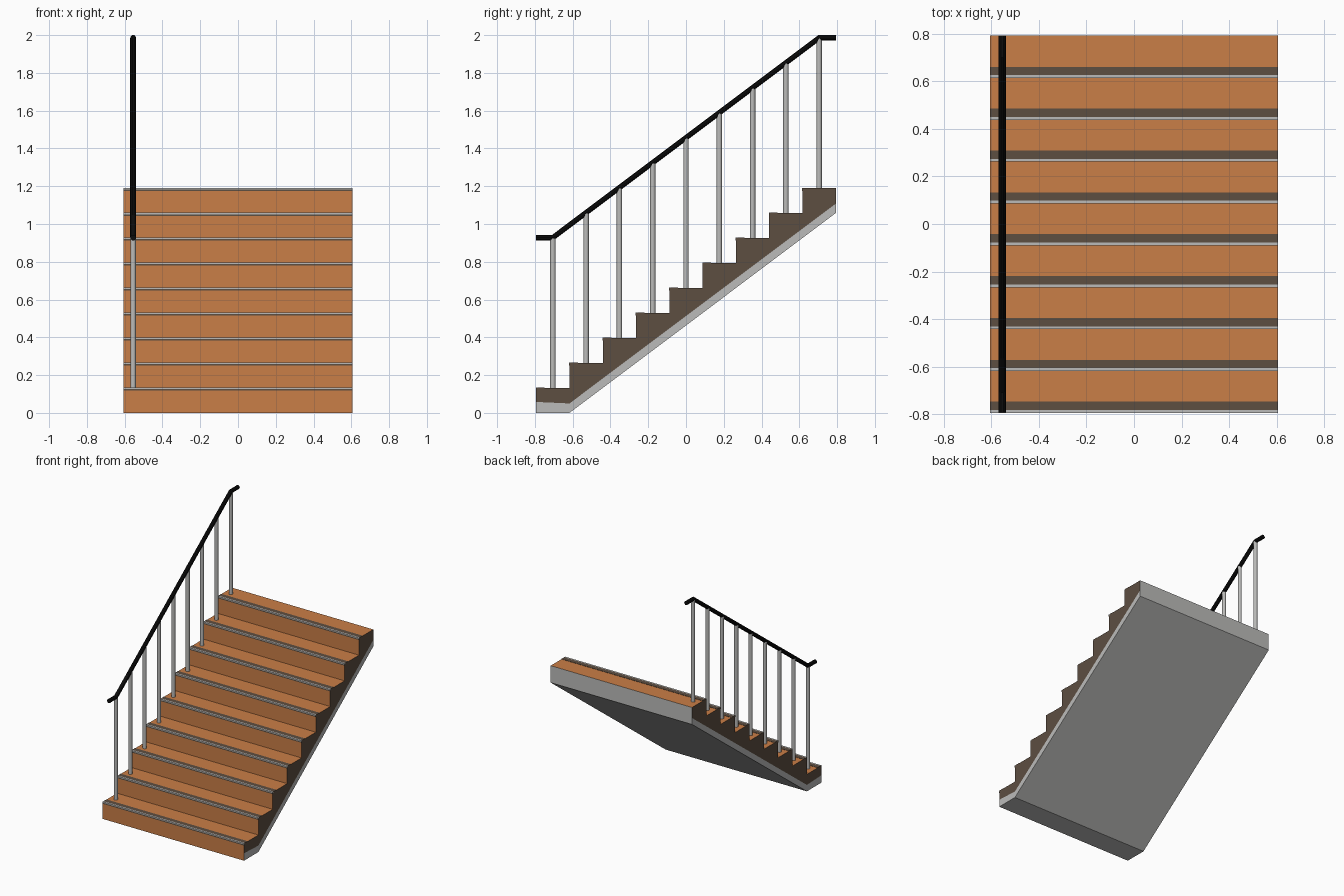
import bpy, bmesh

if "Cube" in bpy.data.objects:
    bpy.data.objects.remove(bpy.data.objects["Cube"])

def material(name, rgb):
    m = bpy.data.materials.new(name)
    m.diffuse_color = (*rgb, 1)
    m.use_nodes = True
    m.node_tree.nodes["Principled BSDF"].inputs["Base Color"].default_value = m.diffuse_color
    return m

ORANGE = material("orange_tile", (0.59, 0.21, 0.063))
BROWN = material("dark_brown", (0.11, 0.077, 0.053))
GREY = material("light_grey", (0.50, 0.50, 0.49))
BLACK = material("black", (0.004, 0.004, 0.004))
MATS = [ORANGE, BROWN, GREY, BLACK]

N, RISE = 9, 0.1322
X0, X1 = -0.607, 0.607
Y0, Y1 = -0.793, 0.793
RUN = (Y1 - Y0) / N
RAIL_X = -0.555

def add_object(name, bm):
    me = bpy.data.meshes.new(name)
    bm.to_mesh(me)
    bm.free()
    for m in MATS:
        me.materials.append(m)
    ob = bpy.data.objects.new(name, me)
    bpy.context.collection.objects.link(ob)
    return ob

def extrude_profile(name, pts, rule, drop=None):
    """Extrude a y,z profile across the stair width, colouring by normal."""
    bm = bmesh.new()
    f = bm.faces.new([bm.verts.new((X0, y, z)) for y, z in pts])
    r = bmesh.ops.extrude_face_region(bm, geom=[f], use_keep_orig=True)
    vs = [v for v in r["geom"] if isinstance(v, bmesh.types.BMVert)]
    bmesh.ops.translate(bm, verts=vs, vec=(X1 - X0, 0, 0))
    bmesh.ops.recalc_face_normals(bm, faces=bm.faces[:])
    for f in bm.faces:
        f.material_index = rule(f.normal)
    if drop:
        bmesh.ops.delete(bm, geom=[f for f in bm.faces if drop(f.normal)], context='FACES')
    return add_object(name, bm)

# Shared line between the brown step sides and the grey soffit slab
seam = [(Y0, 0.058), (Y0 + RUN, 0.05), (Y1, 1.108)]

# Steps: orange treads and risers, brown sides, grey back
saw = []
for k in range(N):
    saw += [(Y0 + k * RUN, (k + 1) * RISE), (Y0 + (k + 1) * RUN, (k + 1) * RISE)]

def step_rule(n):
    if abs(n.x) > 0.5:
        return 1
    return 2 if n.y > 0.9 else 0

extrude_profile("steps", saw + seam[::-1], step_rule, lambda n: n.z < -0.3)

# Soffit slab: grey, with the first riser continuing down its front
extrude_profile("soffit_slab", seam + [(Y1, 1.058), (Y0 + RUN, 0), (Y0, 0)],
                lambda n: 0 if n.y < -0.9 else 2, lambda n: n.z > 0.3)

# Nosing strips: thin plates on each tread and riser edge
def strips(name, boxes, mat):
    bm = bmesh.new()
    for k in range(N):
        y, z = Y0 + k * RUN, (k + 1) * RISE
        for ya, yb, za, zb in boxes:
            r = bmesh.ops.create_cube(bm, size=1)
            for v in r["verts"]:
                v.co.x = X0 if v.co.x < 0 else X1
                v.co.y = y + (ya if v.co.y < 0 else yb)
                v.co.z = z + (za if v.co.z < 0 else zb)
    for f in bm.faces:
        f.material_index = mat
    add_object(name, bm)

strips("nosing_grip", [(0.01, 0.045, -0.003, 0.002), (-0.002, 0.003, -0.014, -0.006)], 1)
strips("nosing_edge", [(-0.002, 0.01, -0.006, 0.002)], 2)

# Handrail with level ends
RAIL_R = 0.0155
ya, yb = Y0 + RUN / 2, Y1 - RUN / 2
za, zb = 0.928, 0.928 + (N - 1) * RISE
cu = bpy.data.curves.new("handrail", 'CURVE')
cu.dimensions = '3D'
cu.bevel_depth = RAIL_R
cu.bevel_resolution = 3
cu.use_fill_caps = True
sp = cu.splines.new('POLY')
path = [(Y0, za), (ya, za), (yb, zb), (Y1, zb)]
sp.points.add(len(path) - 1)
for p, (y, z) in zip(sp.points, path):
    p.co = (RAIL_X, y, z, 1)
cu.materials.append(BLACK)
rail = bpy.data.objects.new("handrail", cu)
bpy.context.collection.objects.link(rail)

# Balusters: one round post per step
bm = bmesh.new()
for k in range(N):
    z0, h = (k + 1) * RISE, za - RISE - 0.004
    r = bmesh.ops.create_cone(bm, cap_ends=True, segments=16,
                              radius1=0.0145, radius2=0.0145, depth=h)
    bmesh.ops.translate(bm, verts=r["verts"],
                        vec=(RAIL_X, Y0 + (k + 0.5) * RUN, z0 + h / 2))
for f in bm.faces:
    f.material_index = 2
posts = add_object("balusters", bm)

# Turn the rail into a mesh and smooth the round parts
bpy.ops.object.select_all(action='DESELECT')
bpy.context.view_layer.objects.active = rail
rail.select_set(True)
bpy.ops.object.convert(target='MESH')
posts.select_set(True)
bpy.ops.object.shade_smooth_by_angle()
